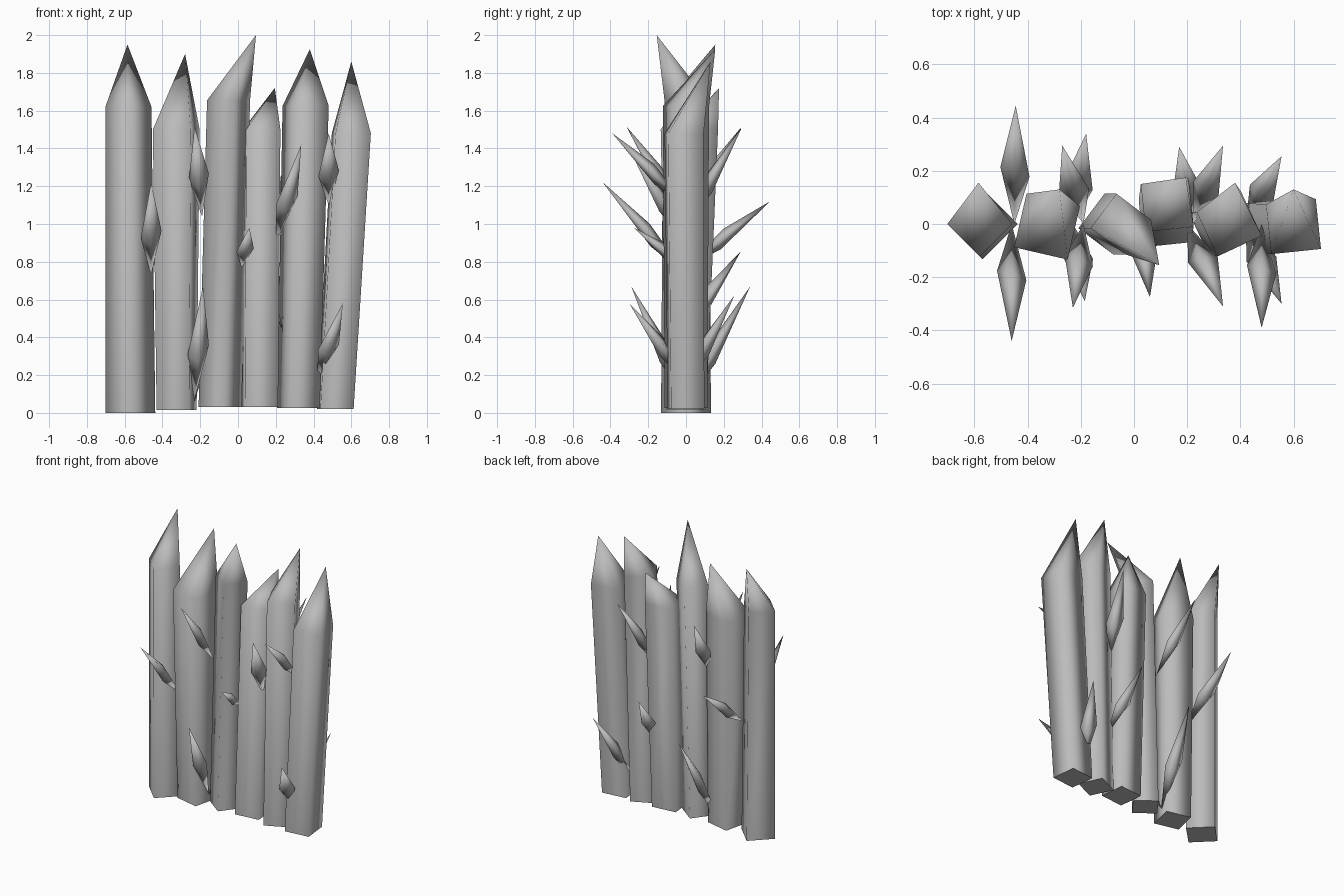
import bpy, bmesh, math
from mathutils import Vector

cube = bpy.data.objects.get("Cube")
if cube:
    bpy.data.objects.remove(cube, do_unlink=True)

wood = bpy.data.materials.new("grey_wood")
wood.use_nodes = True
GREY = (0.5, 0.5, 0.5, 1.0)
wood.diffuse_color = GREY
wood.node_tree.nodes["Principled BSDF"].inputs["Base Color"].default_value = GREY


def finish(bm, name, flat_bottom=False):
    bmesh.ops.recalc_face_normals(bm, faces=bm.faces)
    for f in bm.faces:
        f.smooth = not (flat_bottom and f.normal.z < -0.9)
        if not f.smooth:
            for e in f.edges:
                e.smooth = False
    mesh = bpy.data.meshes.new(name)
    bm.to_mesh(mesh)
    bm.free()
    mesh.materials.append(wood)
    obj = bpy.data.objects.new(name, mesh)
    bpy.context.collection.objects.link(obj)


def square(bm, centre, radius, angle):
    c = Vector(centre)
    turns = [math.radians(angle + 90 * i) for i in range(4)]
    return [bm.verts.new(c + radius * Vector((math.cos(a), math.sin(a), 0))) for a in turns]


def add_post(name, foot, foot_r, shoulder, r, angle, tip):
    """Square leaning stake with an off-centre sharpened tip."""
    bm = bmesh.new()
    low = square(bm, foot, foot_r, angle)
    high = square(bm, shoulder, r, angle)
    apex = bm.verts.new(tip)
    bm.faces.new(low[::-1])
    for i in range(4):
        j = (i + 1) % 4
        bm.faces.new((low[i], low[j], high[j], high[i]))
        bm.faces.new((high[i], high[j], apex))
    finish(bm, name, True)


def add_spike(name, base, tip, width=0.055):
    """Faceted thorn: two points joined by a skewed diamond ring."""
    bm = bmesh.new()
    b, t = Vector(base), Vector(tip)
    axis = t - b
    side = axis.cross(Vector((0, 0, 1))).normalized()
    up = side.cross(axis).normalized()
    ring = [bm.verts.new(b + axis * k + offset) for k, offset in (
        (0.40, side * width), (0.50, up * width * 0.7),
        (0.48, -side * width), (0.36, -up * width * 0.7))]
    start, end = bm.verts.new(b), bm.verts.new(t)
    for i in range(4):
        j = (i + 1) % 4
        bm.faces.new((ring[j], ring[i], start))
        bm.faces.new((ring[i], ring[j], end))
    finish(bm, name)


# Stakes: foot centre, foot radius, shoulder centre, radius, turn, tip
posts = [
    ((-0.57, 0, 0), 0.132, (-0.58, 0, 1.62), 0.122, 0, (-0.585, 0.155, 1.95)),
    ((-0.325, 0, 0.015), 0.125, (-0.327, -0.01, 1.5), 0.146, 32, (-0.28, 0.13, 1.9)),
    ((-0.095, 0, 0.03), 0.115, (-0.05, 0, 1.655), 0.115, 8, (0.095, -0.155, 2)),
    ((0.115, 0.01, 0.03), 0.125, (0.125, 0.07, 1.5), 0.128, 51, (0.195, 0.175, 1.72)),
    ((0.32, 0, 0.025), 0.12, (0.358, 0, 1.625), 0.13, -20, (0.38, 0.155, 1.925)),
    ((0.515, 0, 0.02), 0.125, (0.6, -0.01, 1.48), 0.133, 51, (0.6, 0.13, 1.86)),
]
for n, p in enumerate(posts, 1):
    add_post(f"post_{n}", *p)

# Thorns in the gaps, leaning outwards on the front and the back
front = [
    ((-0.46, 0, 0.73), (-0.46, -0.44, 1.22)),
    ((-0.19, 0, 1.04), (-0.23, -0.315, 1.515)),
    ((-0.23, 0, 0.07), (-0.185, -0.29, 0.67)),
    ((0.48, 0, 1.1), (0.48, -0.39, 1.48)),
    ((0.2, 0, 0.9), (0.335, -0.31, 1.42)),
    ((0.02, 0, 0.77), (0.06, -0.275, 0.98), 0.045),
    ((0.42, 0, 0.17), (0.555, -0.3, 0.58)),
]
back = [
    ((-0.45, 0, 0.77), (-0.445, 0.445, 1.12)),
    ((-0.19, 0, 1.05), (-0.27, 0.295, 1.515)),
    ((-0.23, 0, 0.06), (-0.18, 0.34, 0.67)),
    ((0.22, 0, 1.0), (0.335, 0.295, 1.51)),
    ((0.23, 0, 0.45), (0.17, 0.29, 0.855)),
    ((0.42, 0, 0.16), (0.555, 0.255, 0.62)),
]
for side, spikes in (("front", front), ("back", back)):
    for n, s in enumerate(spikes, 1):
        add_spike(f"{side}_spike_{n}", *s)
